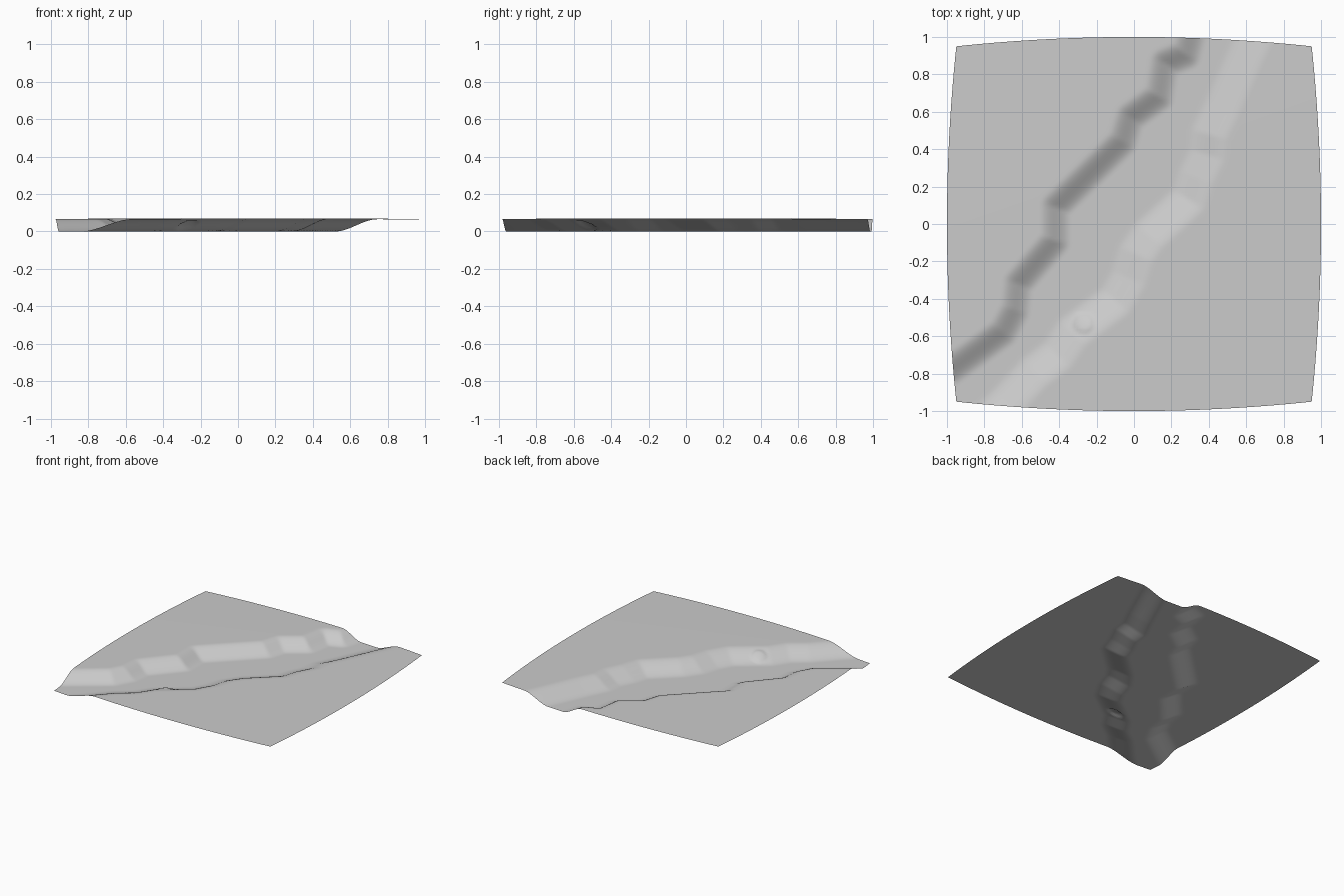
import bpy, bmesh, math
from mathutils import Vector

if "Cube" in bpy.data.objects:
    bpy.data.objects.remove(bpy.data.objects["Cube"])

# centre lines of the two river banks, from south-west to north-east
LEFT = [(-1.2, -.93), (-.95, -.76), (-.70, -.58), (-.635, -.46), (-.62, -.32),
        (-.42, -.09), (-.42, .09), (-.06, .44), (-.02, .57), (.135, .68),
        (.165, .86), (.28, .905), (.33, 1.1)]
RIGHT = [(-.86, -1.12), (-.68, -.95), (-.53, -.79), (-.41, -.70), (-.33, -.58),
         (-.10, -.41), (-.03, -.29), (.01, -.16), (.08, -.06), (.29, .13),
         (.33, .25), (.39, .37), (.40, .48), (.47, .62), (.61, .93), (.70, 1.12)]


def side_distance(p, line):
    """Signed distance to a bank line, positive to the south-east."""
    best, sign = 9.0, 1.0
    for a, b in zip(line, line[1:]):
        a, b = Vector(a), Vector(b)
        d = b - a
        t = max(0.0, min(1.0, (p - a).dot(d) / d.length_squared))
        best = min(best, (p - a - d * t).length)
        if a.y <= p.y < b.y:
            sign = 1.0 if p.x > a.x + d.x * (p.y - a.y) / d.y else -1.0
    if p.y < line[0][1]:
        sign = 1.0
    return best * sign


def smooth(d, width):
    t = max(0.0, min(1.0, d / width + .5))
    return t * t * (3 - 2 * t)


def height(x, y):
    p = Vector((x, y))
    bed = smooth(side_distance(p, LEFT), .17) * smooth(-side_distance(p, RIGHT), .21)
    plateau = .078 - .003 * (x * x + y * y)
    z = plateau + (.008 - plateau) * bed
    # small rounded mound on the south-east bank
    r = math.hypot(x + .27, y + .53) / .055
    if r < 1:
        z += .014 * math.sqrt(1 - r * r)
    return z


# terrain tile with bowed edges
bm = bmesh.new()
bmesh.ops.create_grid(bm, x_segments=130, y_segments=130, size=1)
for v in bm.verts:
    x, y = v.co.x, v.co.y
    bx, by = x * (1 - .05 * y * y), y * (1 - .05 * x * x)
    v.co = (bx, by, height(bx, by))
low = min(v.co.z for v in bm.verts)
for v in bm.verts:
    v.co.z -= low
for f in bm.faces:
    f.smooth = True
mesh = bpy.data.meshes.new("riverbed_terrain")
bm.to_mesh(mesh)
bm.free()
terrain = bpy.data.objects.new("riverbed_terrain", mesh)
bpy.context.collection.objects.link(terrain)

# plain grey surface
grey = bpy.data.materials.new("light grey")
grey.diffuse_color = (.6, .6, .6, 1)
grey.use_nodes = True
grey.node_tree.nodes["Principled BSDF"].inputs["Base Color"].default_value = grey.diffuse_color
mesh.materials.append(grey)
